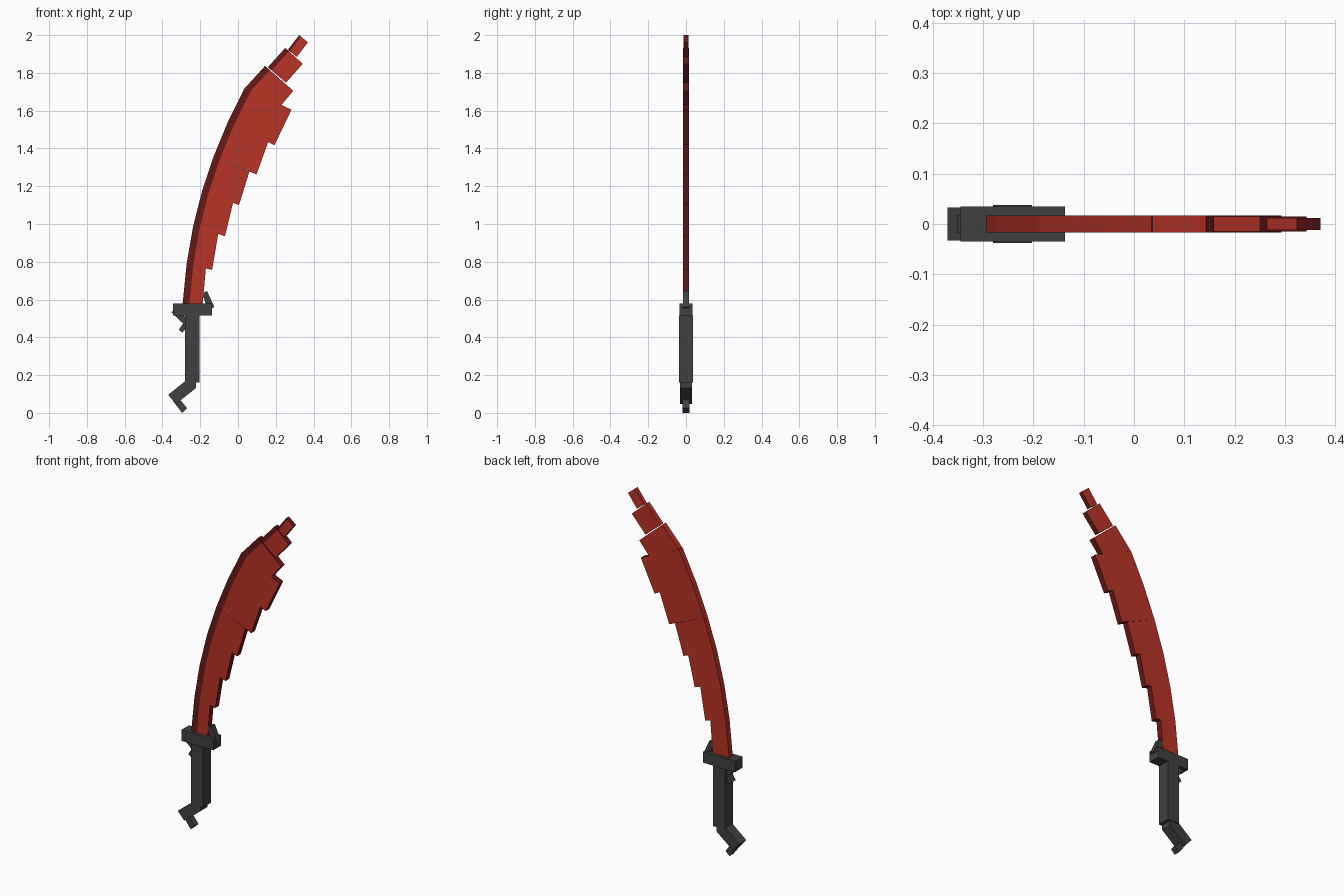
import bpy, bmesh
from mathutils import Vector

if "Cube" in bpy.data.objects:
    bpy.data.objects.remove(bpy.data.objects["Cube"])


def material(name, rgb):
    m = bpy.data.materials.new(name)
    m.diffuse_color = (*rgb, 1)
    m.use_nodes = True
    m.node_tree.nodes["Principled BSDF"].inputs["Base Color"].default_value = m.diffuse_color
    return m


RED = material("blade red", (0.48, 0.033, 0.019))
DARK = material("dark red", (0.135, 0.0095, 0.0095))
GREY = material("handle grey", (0.053, 0.053, 0.053))


def finish(name, bm, mats):
    me = bpy.data.meshes.new(name)
    bm.to_mesh(me)
    bm.free()
    for m in mats:
        me.materials.append(m)
    ob = bpy.data.objects.new(name, me)
    bpy.context.collection.objects.link(ob)
    return ob


def prism(name, pts, half):
    """Extrude an x-z outline symmetrically in y."""
    bm = bmesh.new()
    f = bm.faces.new([bm.verts.new((x, -half, z)) for x, z in pts])
    ext = bmesh.ops.extrude_face_region(bm, geom=[f])
    moved = [v for v in ext["geom"] if isinstance(v, bmesh.types.BMVert)]
    bmesh.ops.translate(bm, verts=moved, vec=(0, 2 * half, 0))
    bmesh.ops.recalc_face_normals(bm, faces=bm.faces)
    return finish(name, bm, [GREY])


def blade_piece(name, spine0, edge0, spine1, edge1, half, strip):
    """Four-sided blade piece: dark spine strip in front, dark edge and ends."""
    bm = bmesh.new()

    def row(s, e):
        s, e = Vector(s), Vector(e)
        return [s, s + (e - s).normalized() * strip, e]

    def verts(pts, y):
        return [bm.verts.new((p.x, y, p.y)) for p in pts]

    def face(vs, mat):
        bm.faces.new(vs).material_index = mat

    lo, hi = row(spine0, edge0), row(spine1, edge1)
    fl, fh = verts(lo, -half), verts(hi, -half)
    bl, bh = verts(lo, half), verts(hi, half)
    for i in (0, 1):
        face((fl[i], fl[i + 1], fh[i + 1], fh[i]), 1 - i)
        face((bl[i + 1], bl[i], bh[i], bh[i + 1]), 0)
        face((fh[i], fh[i + 1], bh[i + 1], bh[i]), 1)
        face((fl[i + 1], fl[i], bl[i], bl[i + 1]), 1)
    face((fl[0], fh[0], bh[0], bl[0]), 0)
    face((fl[2], bl[2], bh[2], fh[2]), 1)
    bmesh.ops.recalc_face_normals(bm, faces=bm.faces)
    return finish(name, bm, [RED, DARK])


# Curved blade: spine points, and the lower and upper corner of each tooth
spine = [(-.293, .58), (-.272, .79), (-.237, .99), (-.19, 1.175),
         (-.128, 1.36), (-.054, 1.54), (.035, 1.72)]
teeth = [((-.187, .58), (-.17, .768)), ((-.137, .757), (-.105, .947)),
         ((-.069, .935), (-.026, 1.113)), ((.005, 1.10), (.06, 1.277)),
         ((.098, 1.262), (.16, 1.435)), ((.193, 1.417), (.283, 1.605))]
for i, (a, b) in enumerate(teeth):
    blade_piece(f"blade_segment_{i + 1}", spine[i], a, spine[i + 1], b, .017, .036)

# Stepped blade tip
blade_piece("tip_base", (.037, 1.72), (.228, 1.628), (.143, 1.837), (.293, 1.705), .017, .034)
blade_piece("tip_middle", (.158, 1.83), (.254, 1.748), (.25, 1.932), (.343, 1.848), .015, .026)
blade_piece("tip_point", (.264, 1.922), (.312, 1.885), (.324, 2.0), (.37, 1.962), .012, .012)

# Handle
prism("guard", [(-.345, .515), (-.137, .515), (-.137, .58), (-.345, .58)], .035)
prism("grip", [(-.28, .16), (-.203, .16), (-.203, .515), (-.28, .515)], .038)
prism("pommel", [(-.37, .095), (-.328, .048), (-.222, .132), (-.222, .165), (-.265, .18)], .033)
prism("pommel_spur", [(-.345, .064), (-.296, .0), (-.27, .025), (-.318, .085)], .018)
prism("guard_prong", [(-.19, .632), (-.164, .645), (-.125, .56), (-.16, .545)], .017)
prism("finger_hook", [(-.352, .532), (-.335, .55), (-.26, .495), (-.275, .458)], .017)
prism("finger_hook_end", [(-.313, .44), (-.294, .425), (-.262, .462), (-.285, .482)], .017)
